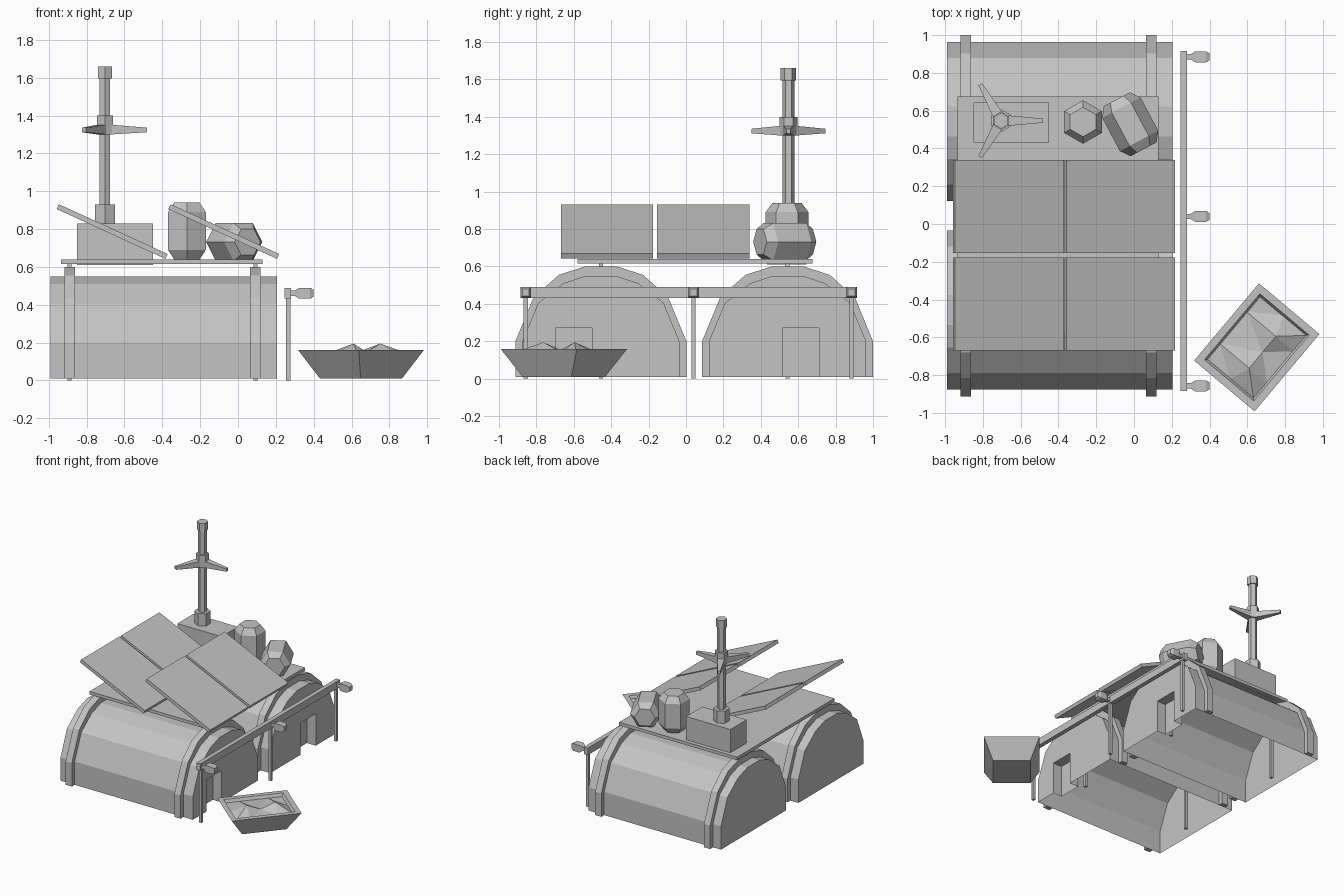
import bpy, bmesh
from math import radians, pi, cos, sin
from mathutils import Matrix, Vector

if "Cube" in bpy.data.objects:
    bpy.data.objects.remove(bpy.data.objects["Cube"])

grey = bpy.data.materials.new("plain grey")
grey.use_nodes = True
grey.diffuse_color = (0.55, 0.55, 0.55, 1)
grey.node_tree.nodes["Principled BSDF"].inputs["Base Color"].default_value = grey.diffuse_color


def finish(bm, name, matrix=None, fix_normals=True):
    if matrix is not None:
        bm.transform(matrix)
    if fix_normals:
        bmesh.ops.recalc_face_normals(bm, faces=bm.faces)
    mesh = bpy.data.meshes.new(name)
    bm.to_mesh(mesh)
    bm.free()
    mesh.materials.append(grey)
    obj = bpy.data.objects.new(name, mesh)
    bpy.context.collection.objects.link(obj)
    return obj


def box(name, size, centre, tilt=0):
    bm = bmesh.new()
    bmesh.ops.create_cube(bm, size=1)
    bm.transform(Matrix.Diagonal((*size, 1)))
    return finish(bm, name, Matrix.Translation(centre) @ Matrix.Rotation(tilt, 4, 'Y'))


def loft(name, rings, matrix=None):
    """Bridge equal-length rings of points and cap both ends."""
    bm = bmesh.new()
    loops = [[bm.verts.new(p) for p in ring] for ring in rings]
    n = len(loops[0])
    for a, b in zip(loops, loops[1:]):
        for i in range(n):
            j = (i + 1) % n
            bm.faces.new((a[i], a[j], b[j], b[i]))
    bm.faces.new(loops[0])
    bm.faces.new(loops[-1])
    return finish(bm, name, matrix)


def turned(name, sides, profile, matrix, start=pi / 2):
    """Faceted solid from (radius, height) pairs."""
    angles = [start + 2 * pi * i / sides for i in range(sides)]
    return loft(name, [[(r * cos(a), r * sin(a), z) for a in angles] for r, z in profile], matrix)


def mirrored(half):
    return half + [(-y, z) for y, z in reversed(half)]


# Barrel-roofed huts
HULL = mirrored([(0.42, 0.01), (0.42, 0.2), (0.335, 0.405), (0.2, 0.51), (0.08, 0.55)])
RIB = mirrored([(0.457, 0.01), (0.457, 0.2), (0.36, 0.435), (0.225, 0.555), (0.085, 0.6)])
X_BACK, X_DOOR = -0.99, 0.205


def hut(name, cy, door_y):
    bm = bmesh.new()
    far = [bm.verts.new((X_BACK, cy + y, z)) for y, z in HULL]
    near = [bm.verts.new((X_DOOR, cy + y, z)) for y, z in HULL]
    for i in range(len(HULL) - 1):
        bm.faces.new((near[i], near[i + 1], far[i + 1], far[i]))
    bm.faces.new(far)
    # door wall is wrapped around a recessed doorway
    frame = [(door_y + 0.097, 0.01), (door_y + 0.097, 0.27), (door_y - 0.097, 0.27), (door_y - 0.097, 0.01)]
    outer = [bm.verts.new((X_DOOR, y, z)) for y, z in frame]
    inner = [bm.verts.new((X_DOOR - 0.08, y, z)) for y, z in frame]
    bm.faces.new(near + outer[::-1])
    for i in range(3):
        bm.faces.new((outer[i], outer[i + 1], inner[i + 1], inner[i]))
    bm.faces.new(inner)
    finish(bm, name)


def rib(name, cx, cy):
    bm = bmesh.new()
    rings = [[bm.verts.new((cx + dx, cy + y, z)) for y, z in shape]
             for dx, shape in ((-0.028, HULL), (-0.028, RIB), (0.028, RIB), (0.028, HULL))]
    for k in range(4):
        a, b = rings[k], rings[(k + 1) % 4]
        for i in range(len(a) - 1):
            bm.faces.new((a[i], a[i + 1], b[i + 1], b[i]))
    for end in (0, -1):
        bm.faces.new([ring[end] for ring in rings])
    finish(bm, name)


for side, cy, door_y in (("front", -0.455, -0.6), ("back", 0.543, 0.613)):
    hut(side + "_hut", cy, door_y)
    for end, cx in (("right", -0.89), ("left", 0.092)):
        rib(f"{side}_{end}_rib", cx, cy)
        box(f"{side}_{end}_deck_post", (0.022, 0.022, 0.62), (cx, cy, 0.31))

# Roof deck and tilted panels
box("roof_deck", (1.065, 1.255, 0.025), (-0.402, 0.048, 0.628))
for cx in (-0.665, -0.075):
    for cy in (-0.423, 0.092):
        box("tilted_panel", (0.632, 0.493, 0.028), (cx, cy, 0.787), radians(24.6))

# Mast with three-bladed rotor
box("mast_box", (0.4, 0.21, 0.22), (-0.65, 0.537, 0.72))
mast = Matrix.Translation((-0.703, 0.547, 0))
for name, r, low, high in (("mast_collar", 0.06, 0.83, 0.93), ("mast_shaft", 0.032, 0.93, 1.6),
                           ("rotor_hub", 0.048, 1.3, 1.4), ("mast_cap", 0.042, 1.595, 1.66)):
    turned(name, 6, [(r, low), (r, high)], mast)


def cross_section(x, w, low, high):
    return [(x, -w, low), (x, w, low), (x, w, high), (x, -w, high)]


for i in range(3):
    loft("rotor_blade", [cross_section(0.03, 0.028, 1.3, 1.352), cross_section(0.222, 0.011, 1.312, 1.336)],
         mast @ Matrix.Rotation(i * 2 * pi / 3, 4, 'Z'))

# Storage drums, one standing and one lying
DRUM = [(0.078, -0.15), (0.115, -0.1), (0.115, 0.1), (0.078, 0.15)]
turned("standing_drum", 6, DRUM, Matrix.Translation((-0.27, 0.54, 0.79)))
lying = Vector((0.47, -0.88, 0)).to_track_quat('Z', 'Y').to_matrix().to_4x4()
turned("lying_drum", 6, DRUM, Matrix.Translation((-0.02, 0.528, 0.732)) @ lying, 0)

# Railing with lamps
box("rail", (0.035, 1.8, 0.058), (0.263, 0.015, 0.461))
for y in (-0.857, 0.04, 0.885):
    box("rail_post", (0.022, 0.022, 0.45), (0.266, y, 0.225))
    turned("rail_lamp", 4, [(0.02, 0.28), (0.02, 0.3), (0.041, 0.325), (0.041, 0.38), (0.026, 0.4)],
           Matrix.Translation((0, y, 0.461)) @ Matrix.Rotation(pi / 2, 4, 'Y'), pi / 4)

# Skip filled with a heap of ore
place = Matrix.Translation((0.65, -0.653, 0)) @ Matrix.Rotation(radians(50), 4, 'Z')


def rectangle(a, b, z):
    return [(-a, -b, z), (a, -b, z), (a, b, z), (-a, b, z)]


loft("ore_skip", [rectangle(0.17, 0.14, 0.01), rectangle(0.267, 0.209, 0.16),
                  rectangle(0.228, 0.17, 0.16), rectangle(0.215, 0.158, 0.135)], place)
bm = bmesh.new()
bmesh.ops.create_grid(bm, x_segments=4, y_segments=2, size=1)
for v in bm.verts:
    peak = abs(v.co.y) < 0.1 and abs(v.co.x) < 0.9
    z = 0.136 if not peak else 0.195 if abs(v.co.x) > 0.1 else 0.15
    v.co = (v.co.x * 0.22, v.co.y * 0.163 - (0.04 if peak else 0), z)
bmesh.ops.triangulate(bm, faces=bm.faces)
finish(bm, "ore_heap", place, False)
